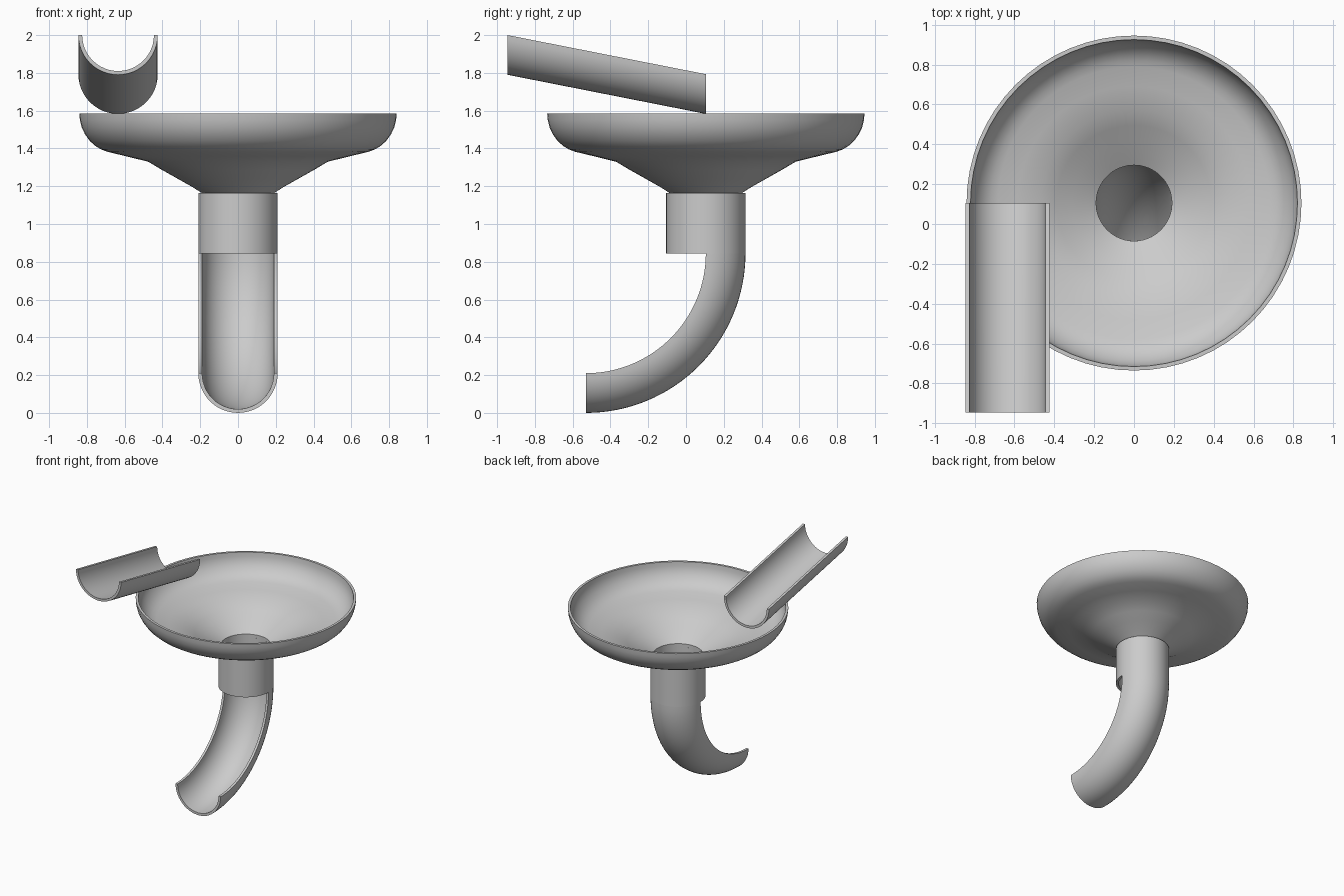
import bpy, bmesh, math

if "Cube" in bpy.data.objects:
    bpy.data.objects.remove(bpy.data.objects["Cube"])

OUT, INN = 0.21, 0.19      # pipe radii
CY = 0.105                 # y of the bowl and pipe axis
BEND = 0.635               # bend radius of the outlet

mat = bpy.data.materials.new("plain grey")
mat.diffuse_color = (0.6, 0.6, 0.6, 1)
mat.use_nodes = True
mat.node_tree.nodes["Principled BSDF"].inputs["Base Color"].default_value = mat.diffuse_color


def loft(name, rings, wrap_rings=False, caps=False):
    """Skin a list of closed point loops."""
    bm = bmesh.new()
    vs = [[bm.verts.new(p) for p in r] for r in rings]
    n, m = len(rings), len(rings[0])
    for i in range(n if wrap_rings else n - 1):
        a, b = vs[i], vs[(i + 1) % n]
        for j in range(m):
            k = (j + 1) % m
            bm.faces.new((a[j], a[k], b[k], b[j]))
    if caps:                                   # half-ring end strips
        h = m // 2
        for r in (vs[0], vs[-1]):
            for j in range(h - 1):
                bm.faces.new((r[j], r[j + 1], r[m - 2 - j], r[m - 1 - j]))
    bmesh.ops.recalc_face_normals(bm, faces=bm.faces)
    me = bpy.data.meshes.new(name)
    bm.to_mesh(me)
    bm.free()
    me.materials.append(mat)
    ob = bpy.data.objects.new(name, me)
    bpy.context.collection.objects.link(ob)
    bpy.ops.object.select_all(action='DESELECT')
    ob.select_set(True)
    bpy.context.view_layer.objects.active = ob
    bpy.ops.object.shade_smooth_by_angle(angle=math.radians(35))
    return ob


def lathe(name, profile, seg=64):
    """Turn a closed (radius, z) profile about the bowl axis."""
    rings = []
    for i in range(seg):
        a = 2 * math.pi * i / seg
        rings.append([(r * math.cos(a), CY + r * math.sin(a), z) for r, z in profile])
    return loft(name, rings, wrap_rings=True)


def half_ring(n=24):
    """Closed U section: (across, depth)."""
    ang = [math.pi * i / n for i in range(n + 1)]
    outer = [(OUT * math.cos(a), OUT * math.sin(a)) for a in ang]
    inner = [(INN * math.cos(a), INN * math.sin(a)) for a in reversed(ang)]
    return outer + inner


U = half_ring()

# sloping inlet trough with upright ends
loft("inlet_trough",
     [[(-0.635 + u, y, z - d) for u, d in U] for y, z in ((-0.945, 2.0), (CY, 1.793))],
     caps=True)

# wide funnel bowl
outer = [(0.84, 1.585), (0.837, 1.55), (0.827, 1.51), (0.81, 1.475), (0.785, 1.44),
         (0.755, 1.413), (0.725, 1.395), (0.69, 1.382), (0.59, 1.358), (0.476, 1.33),
         (0.40, 1.285), (0.32, 1.24), (0.24, 1.195), (0.19, 1.163)]
inner = [(0.19, 1.19), (0.235, 1.217), (0.31, 1.26), (0.39, 1.305), (0.468, 1.35),
         (0.585, 1.379), (0.683, 1.402), (0.716, 1.414), (0.743, 1.43), (0.769, 1.453),
         (0.792, 1.484), (0.808, 1.515), (0.817, 1.55), (0.82, 1.585)]
lathe("funnel_bowl", outer + inner)

# round drain pipe under the bowl
lathe("drain_pipe", [(OUT, 1.163), (OUT, 0.845), (INN, 0.845), (INN, 1.163)], 48)

# curved half-pipe outlet
rings = []
for i in range(33):
    t = math.pi / 2 * i / 32
    rings.append([(u, CY - BEND + (BEND + d) * math.cos(t), 0.845 - (BEND + d) * math.sin(t))
                  for u, d in U])
loft("curved_outlet", rings, caps=True)
